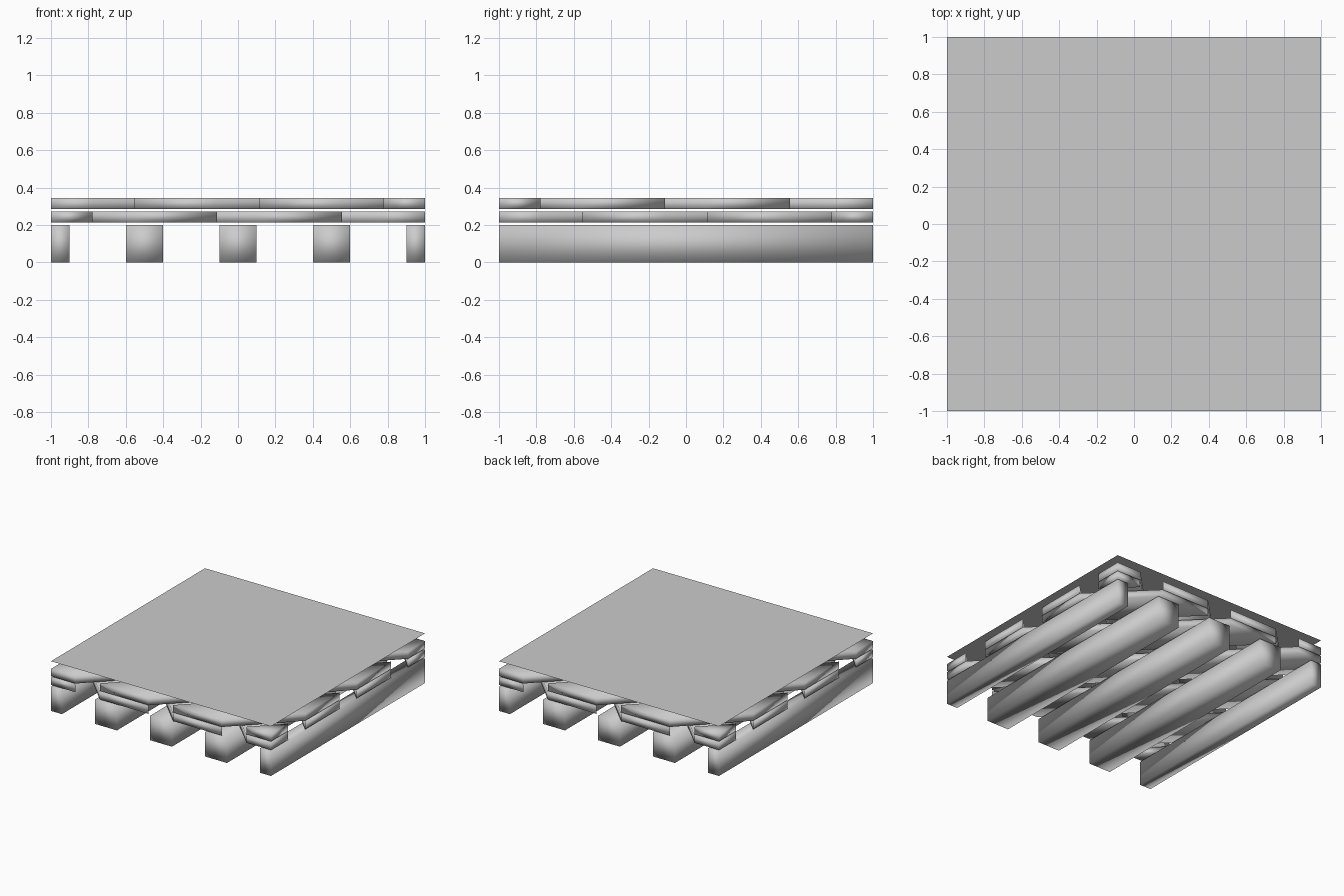
import bpy, bmesh, math
from mathutils import Vector, Matrix

if "Cube" in bpy.data.objects:
    bpy.data.objects.remove(bpy.data.objects["Cube"])


def finish(name, bm):
    bmesh.ops.recalc_face_normals(bm, faces=bm.faces[:])
    for f in bm.faces:
        f.smooth = True
    mesh = bpy.data.meshes.new(name)
    bm.to_mesh(mesh)
    bm.free()
    ob = bpy.data.objects.new(name, mesh)
    bpy.context.collection.objects.link(ob)
    return ob


def add_box(bm, size, centre, angle=0.0):
    m = (Matrix.Translation(centre) @ Matrix.Rotation(angle, 4, 'Z')
         @ Matrix.Diagonal((*size, 1)))
    bmesh.ops.create_cube(bm, size=1, matrix=m)


# Floor joists running front to back, the outer two half width
for i, (x0, x1) in enumerate([(-1, -0.9), (-0.6, -0.4), (-0.1, 0.1), (0.4, 0.6), (0.9, 1)]):
    bm = bmesh.new()
    add_box(bm, (x1 - x0, 2, 0.2), ((x0 + x1) / 2, 0, 0.1))
    finish(f"joist_{i + 1}", bm)


# Diagonal boards, each trimmed to the square floor outline
def board_layer(name, z0, z1, angle):
    pitch = math.sqrt(2) / 3
    width = pitch * 2 / 3
    across = Vector((-math.sin(angle), math.cos(angle), 0))
    for i in range(-3, 4):
        bm = bmesh.new()
        c = across * (i * pitch)
        c.z = (z0 + z1) / 2
        add_box(bm, (4, width, z1 - z0), c, angle)
        for n in [(1, 0, 0), (-1, 0, 0), (0, 1, 0), (0, -1, 0)]:
            bmesh.ops.bisect_plane(bm, geom=bm.verts[:] + bm.edges[:] + bm.faces[:],
                                   dist=1e-5, plane_co=n, plane_no=n, clear_outer=True)
            rim = [e for e in bm.edges if e.is_boundary]
            if rim:
                bmesh.ops.holes_fill(bm, edges=rim)
        finish(f"{name}_{i + 4}", bm)


board_layer("lower_board", 0.213, 0.273, -math.pi / 4)
board_layer("upper_board", 0.284, 0.345, math.pi / 4)

# Thin covering sheet
bm = bmesh.new()
bmesh.ops.create_grid(bm, x_segments=1, y_segments=1, size=1,
                      matrix=Matrix.Translation((0, 0, 0.408)))
finish("floor_sheet", bm)
